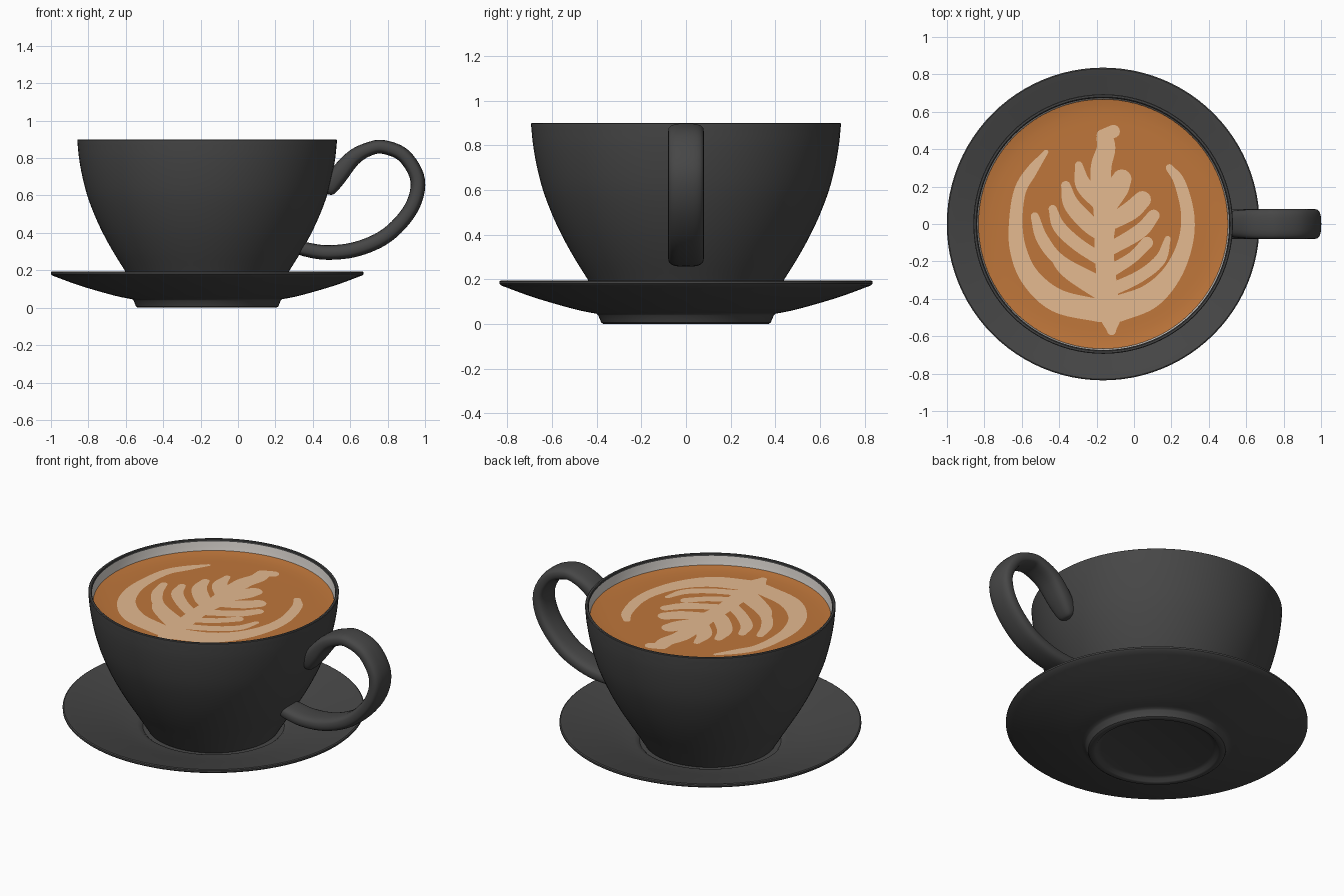
import bpy, bmesh, math
from mathutils import Vector

if "Cube" in bpy.data.objects:
    bpy.data.objects.remove(bpy.data.objects["Cube"])

CX = -0.165      # axis of cup and saucer
SEG = 96
COFFEE_Z = 0.825


def material(name, rgb):
    m = bpy.data.materials.new(name)
    m.diffuse_color = (*rgb, 1)
    m.use_nodes = True
    m.node_tree.nodes["Principled BSDF"].inputs["Base Color"].default_value = m.diffuse_color
    return m


DARK = material("dark_grey_ceramic", (0.062, 0.062, 0.062))
WHITE = material("white_glaze", (0.76, 0.72, 0.68))
COFFEE = material("coffee_brown", (0.52, 0.182, 0.043))
FOAM = material("milk_foam", (0.78, 0.49, 0.28))


def smooth_path(pts, n=6):
    """Catmull-Rom through tuples of any length."""
    v = [Vector(p) for p in pts]
    v = [2 * v[0] - v[1]] + v + [2 * v[-1] - v[-2]]
    out = []
    for i in range(1, len(v) - 2):
        a, b, c, d = v[i - 1:i + 3]
        for k in range(n):
            t = k / n
            out.append(0.5 * (2 * b + (c - a) * t + (2 * a - 5 * b + 4 * c - d) * t * t
                              + (3 * b - a - 3 * c + d) * t ** 3))
    return out + [v[-2]]


def finish(name, bm, mat, fix_normals=True):
    if fix_normals:
        bmesh.ops.recalc_face_normals(bm, faces=bm.faces)
    me = bpy.data.meshes.new(name)
    bm.to_mesh(me)
    bm.free()
    me.materials.append(mat)
    ob = bpy.data.objects.new(name, me)
    bpy.context.collection.objects.link(ob)
    bpy.ops.object.select_all(action='DESELECT')
    ob.select_set(True)
    bpy.context.view_layer.objects.active = ob
    bpy.ops.object.shade_smooth_by_angle(angle=math.radians(35))
    return ob


def lathe(name, profile, mat):
    """Revolve (radius, z) points; the order decides which way faces point."""
    bm = bmesh.new()
    rings = []
    for r, z in profile:
        if r < 1e-5:
            rings.append([bm.verts.new((CX, 0, z))] * SEG)
        else:
            rings.append([bm.verts.new((CX + r * math.cos(2 * math.pi * i / SEG),
                                        r * math.sin(2 * math.pi * i / SEG), z))
                          for i in range(SEG)])
    for a, b in zip(rings, rings[1:]):
        for i in range(SEG):
            j = (i + 1) % SEG
            quad = list(dict.fromkeys((a[i], a[j], b[j], b[i])))
            bm.faces.new(quad)
    return finish(name, bm, mat, False)


# Saucer: foot ring with recess, flared dish, rounded rim, well for the cup
under = smooth_path([(0.400, 0.045), (0.50, 0.066), (0.68, 0.118), (0.828, 0.172)], 5)
over = smooth_path([(0.820, 0.192), (0.66, 0.150), (0.50, 0.107), (0.405, 0.087)], 5)
lathe("saucer", [(0, 0.025), (0.31, 0.025), (0.33, 0.018), (0.342, 0.004), (0.35, 0),
                 (0.370, 0), (0.380, 0.006), (0.393, 0.038)] + under
      + [(0.836, 0.180), (0.836, 0.190), (0.830, 0.194)] + over
      + [(0.392, 0.076), (0, 0.074)], DARK)

# Cup outer wall and rim
wall = smooth_path([(0.368, 0.080), (0.386, 0.11), (0.441, 0.20), (0.503, 0.30), (0.558, 0.40),
                    (0.604, 0.50), (0.641, 0.60), (0.667, 0.70), (0.685, 0.80), (0.694, 0.89)], 4)
lathe("cup_outer", [(0, 0.076), (0.36, 0.076)] + wall
      + [(0.694, 0.897), (0.690, 0.90), (0.680, 0.90), (0.676, 0.897), (0.674, 0.888)], DARK)

# Cup white inner lining
lining = smooth_path([(0.674, 0.888), (0.667, 0.825), (0.646, 0.70), (0.58, 0.50),
                      (0.47, 0.30), (0.36, 0.15), (0.25, 0.115)], 4)
lathe("cup_lining", lining + [(0, 0.11)], WHITE)

# Coffee surface, creeping up slightly at the wall
lathe("coffee", [(0.667, COFFEE_Z + 0.010), (0.64, COFFEE_Z + 0.005), (0.60, COFFEE_Z + 0.001),
                 (0.55, COFFEE_Z), (0.3, COFFEE_Z), (0, COFFEE_Z)], COFFEE)

# Handle: rounded band swept along a loop; points are x, z, half thickness, half width
path = smooth_path([(0.468, 0.612, 0.012, 0.02), (0.482, 0.632, 0.040, 0.052),
                    (0.530, 0.70, 0.050, 0.070),
                    (0.615, 0.80, 0.043, 0.078), (0.70, 0.848, 0.037, 0.08),
                    (0.78, 0.859, 0.037, 0.08), (0.89, 0.81, 0.038, 0.08),
                    (0.961, 0.68, 0.039, 0.08), (0.925, 0.53, 0.039, 0.08),
                    (0.80, 0.39, 0.040, 0.08), (0.64, 0.315, 0.040, 0.08),
                    (0.48, 0.295, 0.039, 0.08), (0.36, 0.312, 0.038, 0.076),
                    (0.315, 0.325, 0.030, 0.06)], 6)
bm = bmesh.new()
rings = []
for i, p in enumerate(path):
    q, o = path[min(i + 1, len(path) - 1)], path[max(i - 1, 0)]
    t = Vector((q[0] - o[0], q[1] - o[1])).normalized()
    ring = []
    for k in range(24):
        a = 2 * math.pi * k / 24
        c, s = math.cos(a), math.sin(a)
        u = math.copysign(abs(c) ** 0.7, c) * p[3]
        w = math.copysign(abs(s) ** 0.7, s) * p[2]
        ring.append(bm.verts.new((p[0] - t.y * w, u, p[1] + t.x * w)))
    rings.append(ring)
for a, b in zip(rings, rings[1:]):
    for k in range(24):
        bm.faces.new((a[k], a[(k + 1) % 24], b[(k + 1) % 24], b[k]))
bm.faces.new(rings[0])
bm.faces.new(rings[-1])
finish("handle", bm, DARK)


# Latte art: flat round-ended strokes; points are x, y, half width
def stroke(name, *pts):
    bm = bmesh.new()
    z = COFFEE_Z + 0.003
    path = smooth_path(pts, 6)
    pairs = []
    for i, p in enumerate(path):
        q, o = path[min(i + 1, len(path) - 1)], path[max(i - 1, 0)]
        t = Vector((q[0] - o[0], q[1] - o[1])).normalized()
        pairs.append([bm.verts.new((p[0] - s * t.y * p[2], p[1] + s * t.x * p[2], z))
                      for s in (1, -1)])
    for a, b in zip(pairs, pairs[1:]):
        bm.faces.new((a[0], a[1], b[1], b[0]))
    for p in (path[0], path[-1]):
        bm.faces.new([bm.verts.new((p[0] + p[2] * math.cos(k * math.pi / 8),
                                    p[1] + p[2] * math.sin(k * math.pi / 8), z))
                      for k in range(16)])
    for f in bm.faces:
        f.normal_update()
        if f.normal.z < 0:
            f.normal_flip()
    finish(name, bm, FOAM, False)


stroke("foam_left_arc", (-.47, .385, .012), (-.55, .28, .03), (-.61, .175, .032),
       (-.632, .015, .036), (-.62, -.135, .044), (-.555, -.285, .052),
       (-.41, -.41, .062), (-.18, -.465, .06))
stroke("foam_right_arc", (.19, .30, .02), (.245, .22, .03), (.287, .05, .035),
       (.272, -.11, .041), (.2, -.27, .052), (.08, -.39, .066), (-.09, -.455, .07))
stroke("foam_stem", (-.12, -.57, .024), (-.125, -.50, .055), (-.14, -.38, .055),
       (-.16, -.13, .05), (-.155, .05, .06), (-.175, .20, .055), (-.175, .31, .055),
       (-.15, .40, .05), (-.155, .46, .045))
stroke("foam_tip", (-.17, .475, .03), (-.11, .495, .035))
stroke("foam_left_leaf_1", (-.295, .315, .02), (-.27, .21, .043), (-.18, .12, .05))
stroke("foam_left_leaf_2", (-.365, .205, .025), (-.335, .105, .042), (-.24, 0, .046), (-.16, -.06, .04))
stroke("foam_left_leaf_3", (-.435, .08, .022), (-.4, -.015, .034), (-.3, -.11, .035), (-.16, -.2, .035))
stroke("foam_left_leaf_4", (-.53, .04, .022), (-.49, -.08, .032), (-.39, -.2, .032), (-.17, -.32, .035))
stroke("foam_left_leaf_5", (-.45, -.13, .016), (-.37, -.25, .028), (-.17, -.38, .035))
stroke("foam_right_leaf_1", (-.065, .24, .052), (-.09, .19, .06), (-.14, .1, .05))
stroke("foam_right_leaf_2", (.045, .13, .046), (-.02, .07, .05), (-.14, 0, .04))
stroke("foam_right_leaf_3", (.105, .045, .032), (.03, -.04, .039), (-.14, -.14, .035))
stroke("foam_right_leaf_4", (.07, -.1, .032), (-.01, -.18, .03), (-.14, -.26, .035))
stroke("foam_right_leaf_5", (.18, -.08, .016), (.14, -.19, .03), (.03, -.28, .032), (-.14, -.36, .035))
